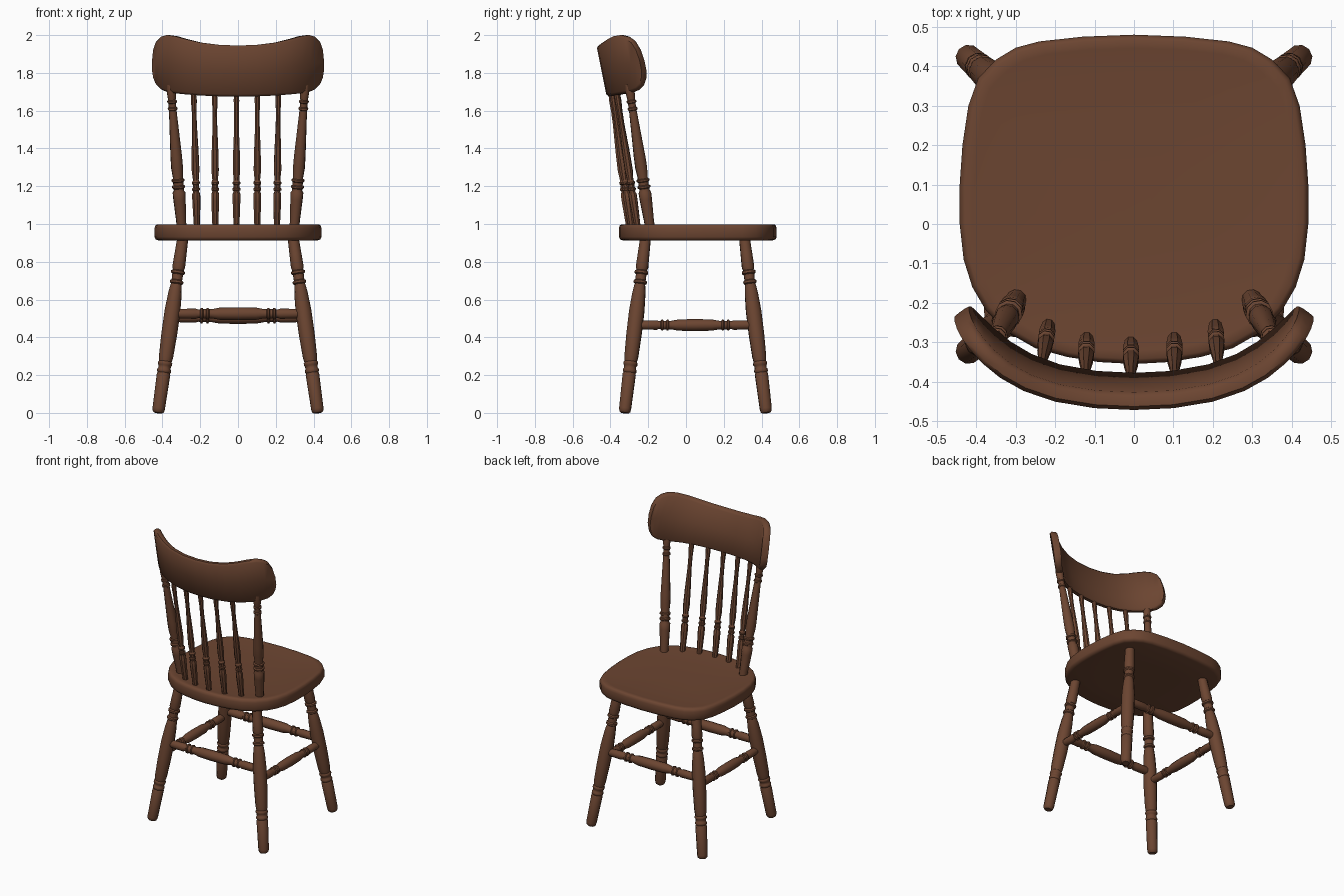
import bpy, bmesh, math
from mathutils import Vector

if "Cube" in bpy.data.objects:
    bpy.data.objects.remove(bpy.data.objects["Cube"])

wood = bpy.data.materials.new("brown wood")
wood.diffuse_color = (0.15, 0.06, 0.031, 1)
wood.use_nodes = True
wood.node_tree.nodes["Principled BSDF"].inputs["Base Color"].default_value = wood.diffuse_color


def finish(bm, name, angle=40):
    bmesh.ops.recalc_face_normals(bm, faces=bm.faces)
    me = bpy.data.meshes.new(name)
    bm.to_mesh(me)
    bm.free()
    ob = bpy.data.objects.new(name, me)
    bpy.context.collection.objects.link(ob)
    me.materials.append(wood)
    bpy.ops.object.select_all(action='DESELECT')
    ob.select_set(True)
    bpy.context.view_layer.objects.active = ob
    bpy.ops.object.shade_smooth_by_angle(angle=math.radians(angle))
    return ob


def loft(bm, rings):
    """Skin closed rings of points and cap both ends."""
    vs = [[bm.verts.new(p) for p in r] for r in rings]
    n = len(vs[0])
    for a, b in zip(vs, vs[1:]):
        for i in range(n):
            j = (i + 1) % n
            bm.faces.new((a[i], a[j], b[j], b[i]))
    bm.faces.new(vs[0])
    bm.faces.new(vs[-1])


def turned(name, p0, p1, profile, sides=10):
    """Lathe-turned rod from p0 to p1; profile holds (fraction, radius)."""
    p0, p1 = Vector(p0), Vector(p1)
    d = p1 - p0
    q = d.to_track_quat('Z', 'Y')
    angs = [2 * math.pi * (i + 0.5) / sides for i in range(sides)]
    bm = bmesh.new()
    loft(bm, [[p0 + d * t + q @ Vector((r * math.cos(a), r * math.sin(a), 0))
               for a in angs] for t, r in profile])
    return finish(bm, name)


def bead(t, r, w=0.012, groove=0.78):
    """A rounded ring between two grooves."""
    return [(t - w, r * groove), (t - w * 0.5, r), (t + w * 0.5, r), (t + w, r * groove)]


# Seat: rounded outline, softened edges and a shallow dish
half = [(0, 0.48), (0.13, 0.475), (0.24, 0.463), (0.30, 0.447), (0.35, 0.417),
        (0.395, 0.37), (0.42, 0.30), (0.435, 0.20), (0.442, 0.10), (0.442, 0),
        (0.432, -0.09), (0.41, -0.16), (0.375, -0.22), (0.32, -0.275),
        (0.25, -0.315), (0.17, -0.337), (0.09, -0.35), (0, -0.355)]
outline = half + [(-x, y) for x, y in half[-2:0:-1]]
CY = 0.06


def ring(s, z):
    return [(x * s, CY + (y - CY) * s, z) for x, y in outline]


bm = bmesh.new()
loft(bm, [ring(s, z) for s, z in
          [(0.5, 0.913), (0.95, 0.913), (0.985, 0.918), (1, 0.932), (1, 0.978),
           (0.99, 0.992), (0.97, 0.998), (0.92, 0.996), (0.75, 0.99), (0.4, 0.986), (0.1, 0.985)]])
finish(bm, "seat", 50)

# Legs, splayed outward
leg = ([(0, 0.022), (0.008, 0.03), (0.025, 0.033), (0.22, 0.036)]
       + bead(0.24, 0.037, 0.012, 0.88) + bead(0.28, 0.038, 0.012, 0.88)
       + [(0.32, 0.038), (0.45, 0.042), (0.58, 0.042), (0.68, 0.036), (0.72, 0.031)]
       + bead(0.745, 0.036) + bead(0.80, 0.037)
       + [(0.83, 0.034), (0.9, 0.032), (1, 0.029)])
ends = {"front": (0.425, 0.31), "back": (-0.325, -0.215)}


def leg_point(side, row, z):
    y0, y1 = ends[row]
    t = z / 0.92
    return (side * (0.423 - 0.13 * t), y0 + (y1 - y0) * t, z)


for side, word in ((-1, "left"), (1, "right")):
    for row in ends:
        turned(f"{row}_leg_{word}", leg_point(side, row, 0), leg_point(side, row, 0.93), leg)

# Stretchers between the legs
low = [(0, 0.022), (0.08, 0.026), (0.18, 0.027), (0.20, 0.022)]
low += bead(0.225, 0.031) + bead(0.27, 0.031) + [(0.30, 0.024), (0.36, 0.032), (0.5, 0.034)]
stretcher = low + [(1 - t, r) for t, r in low[-2::-1]]
side_stretcher = [(t, r * 0.93) for t, r in stretcher]
for row, z in (("front", 0.505), ("back", 0.525)):
    turned(f"{row}_stretcher", leg_point(-1, row, z), leg_point(1, row, z), stretcher)
for side, word in ((-1, "left"), (1, "right")):
    turned(f"side_stretcher_{word}", leg_point(side, "back", 0.465),
           leg_point(side, "front", 0.465), side_stretcher)

# Back posts
post = ([(0, 0.026), (0.06, 0.027), (0.2, 0.033), (0.25, 0.034), (0.265, 0.027)]
        + bead(0.29, 0.035) + bead(0.335, 0.035)
        + [(0.36, 0.027), (0.42, 0.032), (0.5, 0.031), (0.68, 0.025), (0.8, 0.021)]
        + bead(0.83, 0.026) + bead(0.88, 0.026) + [(0.91, 0.022), (0.95, 0.025), (1, 0.022)])
for side, word in ((-1, "left"), (1, "right")):
    turned(f"back_post_{word}", (side * 0.298, -0.19, 0.975), (side * 0.356, -0.302, 1.74), post)

# Spindles between the posts
spindle = ([(0, 0.016), (0.06, 0.018), (0.2, 0.022), (0.25, 0.022), (0.265, 0.016)]
           + bead(0.285, 0.022) + bead(0.33, 0.022)
           + [(0.355, 0.016), (0.42, 0.021), (0.55, 0.019), (0.75, 0.013),
              (0.85, 0.013), (0.92, 0.016), (1, 0.014)])
for i, (xb, yb, xt, yt) in enumerate([(-0.217, -0.255, -0.235, -0.366), (-0.12, -0.288, -0.123, -0.392),
                                      (-0.008, -0.30, -0.008, -0.40), (0.102, -0.288, 0.103, -0.393),
                                      (0.206, -0.255, 0.214, -0.37)]):
    turned(f"spindle_{i + 1}", (xb, yb, 0.975), (xt, yt, 1.71), spindle, 8)

# Top rail: columns of (x, bottom, top), bent in plan and leaning back
cols = [(0, 1.675, 1.945), (0.1, 1.676, 1.948), (0.2, 1.68, 1.96), (0.28, 1.686, 1.978),
        (0.34, 1.692, 1.994), (0.385, 1.70, 2.0), (0.415, 1.712, 1.992), (0.437, 1.733, 1.972),
        (0.449, 1.762, 1.935), (0.455, 1.80, 1.88)]
cols = [(-x, b, t) for x, b, t in cols[:0:-1]] + cols
THICK = 0.045


def rail_point(x, z, depth):
    slope = x + 10.12 * x ** 3
    n = math.hypot(1, slope)
    y = -0.42 - 0.2 * (z - 1.675) + 0.5 * x * x + 2.53 * x ** 4
    return (x - slope / n * depth, y + depth / n, z)


bm = bmesh.new()
rings = []
for x, b, t in cols:
    e = min(0.012, (t - b) * 0.2)
    section = [(b, THICK * 0.75), (b, THICK * 0.25), (b + e, 0), ((b + t) / 2, 0), (t - e, 0),
               (t, THICK * 0.25), (t, THICK * 0.75), (t - e, THICK), ((b + t) / 2, THICK), (b + e, THICK)]
    rings.append([rail_point(x, z, d) for z, d in section])
loft(bm, rings)
finish(bm, "top_rail", 50)
